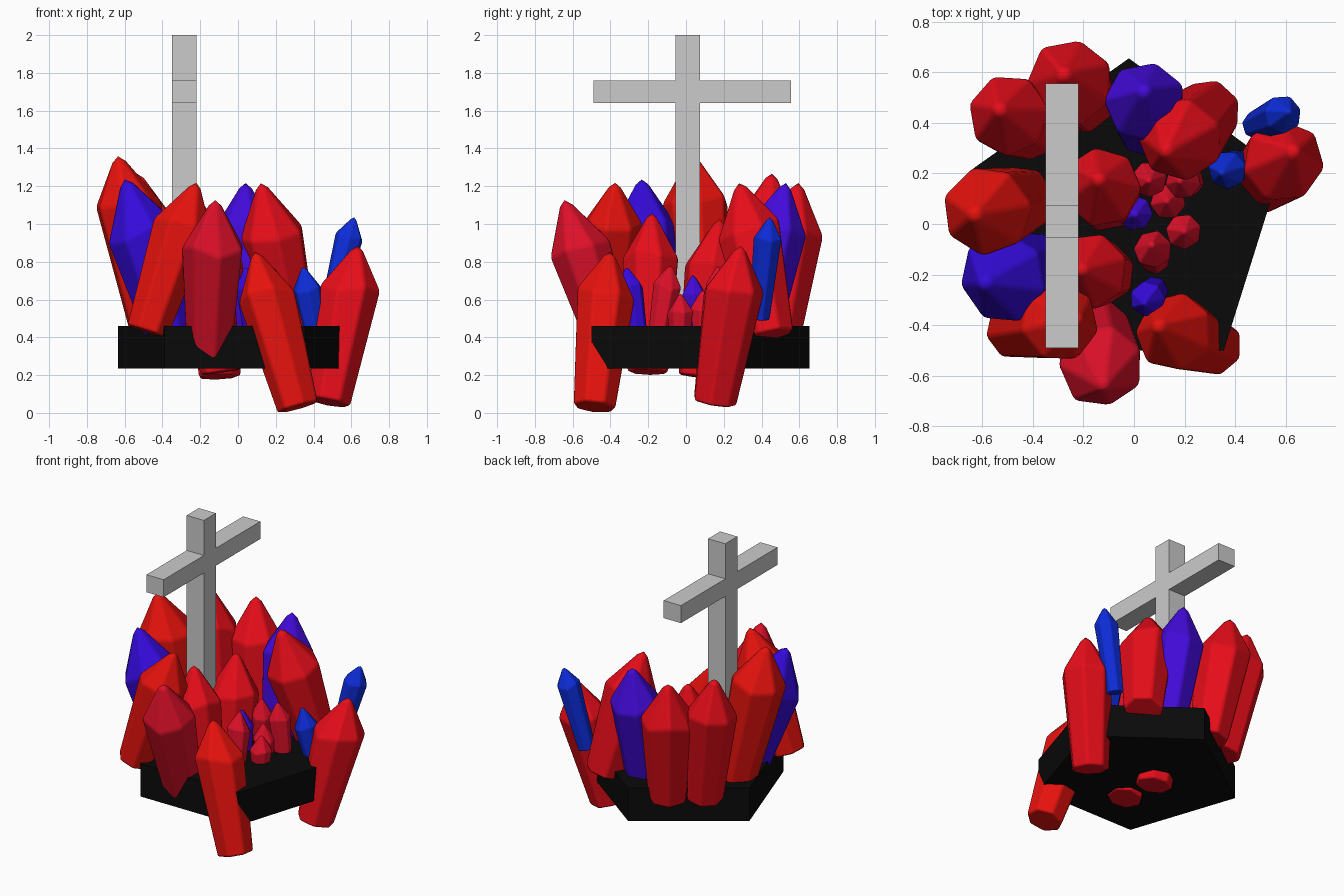
import bpy, bmesh, math, random
from mathutils import Vector

if "Cube" in bpy.data.objects:
    bpy.data.objects.remove(bpy.data.objects["Cube"])

random.seed(4)


def material(name, rgb):
    m = bpy.data.materials.new(name)
    m.diffuse_color = (*rgb, 1)
    m.use_nodes = True
    m.node_tree.nodes["Principled BSDF"].inputs["Base Color"].default_value = m.diffuse_color
    return m


MATS = {
    "red": material("red", (0.80, 0.004, 0.010)),
    "scarlet": material("scarlet", (0.80, 0.006, 0.004)),
    "crimson": material("crimson", (0.72, 0.005, 0.022)),
    "violet": material("violet", (0.055, 0.003, 0.70)),
    "purple": material("purple", (0.035, 0.003, 0.72)),
    "blue": material("blue", (0.004, 0.025, 0.70)),
    "black": material("black", (0.003, 0.003, 0.003)),
}


def add_object(name, bm, mat=None):
    bmesh.ops.recalc_face_normals(bm, faces=bm.faces)
    mesh = bpy.data.meshes.new(name)
    bm.to_mesh(mesh)
    bm.free()
    ob = bpy.data.objects.new(name, mesh)
    bpy.context.collection.objects.link(ob)
    if mat:
        mesh.materials.append(MATS[mat])
    return ob


def prism(name, outline, axis, lo, hi, mat=None):
    """Extrude a 2D outline along x or z."""
    bm = bmesh.new()
    place = (lambda a, b: (lo, a, b)) if axis == "x" else (lambda a, b: (a, b, lo))
    face = bm.faces.new([bm.verts.new(place(a, b)) for a, b in outline])
    ext = bmesh.ops.extrude_face_region(bm, geom=[face])
    d = Vector((hi - lo, 0, 0)) if axis == "x" else Vector((0, 0, hi - lo))
    bmesh.ops.translate(bm, vec=d, verts=[g for g in ext["geom"] if isinstance(g, bmesh.types.BMVert)])
    return add_object(name, bm, mat)


def crystal(name, mat, radius, bottom, tip, sides=7):
    """Tapered shard: narrow foot, wide uneven shoulder, pointed tip."""
    b, t = Vector(bottom), Vector(tip)
    axis = t - b
    rot = axis.to_track_quat("Z", "Y")
    length = axis.length
    shoulder = length - min(1.55 * radius, 0.4 * length)
    phase = random.uniform(0, math.tau)
    lift = [random.uniform(-0.2, 0.2) * radius for _ in range(sides)]
    bm = bmesh.new()
    rings = []
    for r, z, uneven in ((0.75, 0, 0), (1.03, shoulder, 1)):
        ring = []
        for i in range(sides):
            a = phase + math.tau * i / sides
            p = Vector((r * radius * math.cos(a), r * radius * math.sin(a), z + uneven * lift[i]))
            ring.append(bm.verts.new(b + rot @ p))
        rings.append(ring)
    apex = bm.verts.new(t + axis.normalized() * 0.19 * radius)
    bm.faces.new(rings[0])
    for i in range(sides):
        j = (i + 1) % sides
        bm.faces.new((rings[0][i], rings[0][j], rings[1][j], rings[1][i]))
        bm.faces.new((rings[1][i], rings[1][j], apex))
    ob = add_object(name, bm, mat)
    for p in ob.data.polygons:
        p.use_smooth = True
    bev = ob.modifiers.new("soft_edges", "BEVEL")
    bev.width = 0.1 * radius
    bev.segments = 2
    bev.limit_method = "ANGLE"
    bev.angle_limit = math.radians(15)
    bev.harden_normals = True


# Many-sided base slab
prism("base", [(-0.02, 0.655), (-0.635, 0.22), (-0.39, -0.5), (0.355, -0.5), (0.54, 0.09), (0.50, 0.27)],
      "z", 0.235, 0.46, "black")

# Cross as one extruded outline
L, R, A, B = -0.055, 0.075, 1.64, 1.76
prism("cross", [(L, 0.3), (R, 0.3), (R, A), (0.555, A), (0.555, B), (R, B), (R, 2),
                (L, 2), (L, B), (-0.49, B), (-0.49, A), (L, A)], "x", -0.35, -0.22)

# Outer crystals: colour, radius, foot, tip
OUTER = [
    ("scarlet", 0.155, (0.32, -0.485, 0.03), (0.09, -0.40, 0.855)),
    ("crimson", 0.165, (-0.15, -0.375, 0.30), (-0.12, -0.645, 1.13)),
    ("scarlet", 0.155, (-0.48, -0.42, 0.43), (-0.22, -0.375, 1.22)),
    ("purple", 0.18, (-0.35, -0.17, 0.40), (-0.60, -0.235, 1.24)),
    ("scarlet", 0.175, (-0.43, 0.10, 0.37), (-0.635, 0.035, 1.36)),
    ("red", 0.16, (-0.40, 0.37, 0.39), (-0.535, 0.455, 1.27)),
    ("red", 0.17, (-0.20, 0.48, 0.38), (-0.28, 0.595, 1.22)),
    ("violet", 0.16, (0.05, 0.38, 0.42), (0.04, 0.53, 1.22)),
    ("red", 0.17, (0.30, 0.45, 0.41), (0.12, 0.28, 1.22)),
    ("red", 0.16, (0.48, 0.15, 0.055), (0.635, 0.29, 0.885)),
    ("blue", 0.075, (0.48, 0.39, 0.50), (0.615, 0.445, 1.035)),
]
# Inner crystals around the cross
INNER = [
    ("red", 0.155, (-0.10, 0.07, 0.19), (-0.14, 0.18, 1.03)),
    ("red", 0.15, (-0.09, -0.20, 0.215), (-0.21, -0.18, 1.06)),
    ("blue", 0.075, (0.42, 0.24, 0.38), (0.345, 0.20, 0.775)),
    ("purple", 0.07, (0.09, -0.25, 0.36), (0.04, -0.315, 0.77)),
    ("violet", 0.07, (0.0, 0.06, 0.38), (0.005, 0.035, 0.73)),
    ("crimson", 0.07, (0.06, 0.19, 0.38), (0.06, 0.17, 0.77)),
    ("crimson", 0.07, (0.23, 0.17, 0.38), (0.18, 0.17, 0.775)),
    ("crimson", 0.07, (0.14, 0.09, 0.38), (0.13, 0.09, 0.65)),
    ("crimson", 0.07, (0.19, -0.03, 0.38), (0.20, -0.03, 0.63)),
    ("crimson", 0.075, (0.085, -0.15, 0.38), (0.07, -0.08, 0.78)),
]
for label, group in (("outer_crystal", OUTER), ("inner_crystal", INNER)):
    for n, spec in enumerate(group, 1):
        crystal(f"{label}_{n}", *spec)
